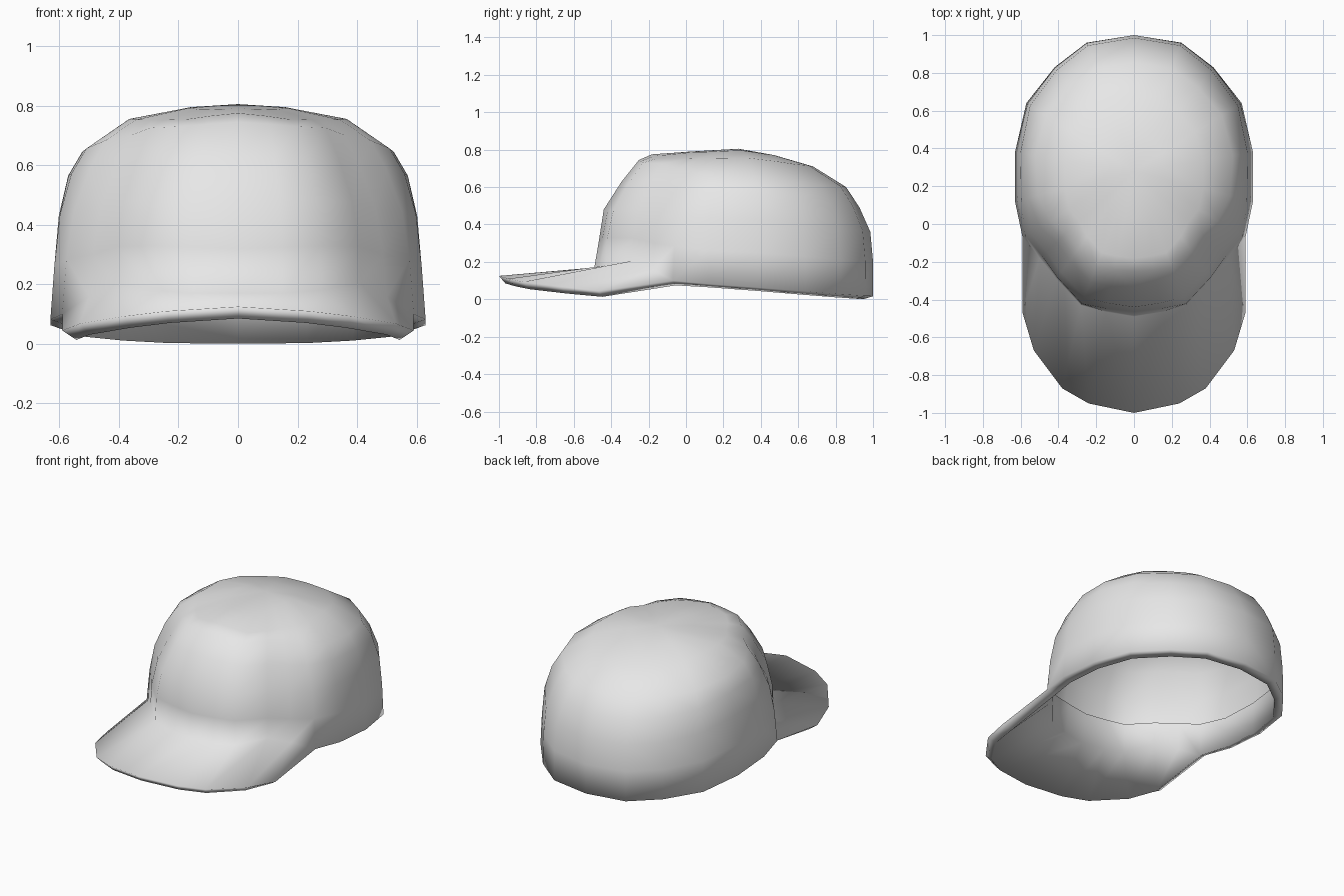
import bpy
import bmesh
from mathutils import Vector

if "Cube" in bpy.data.objects:
    bpy.data.objects.remove(bpy.data.objects["Cube"])

grey = bpy.data.materials.new("light_grey_cloth")
grey.use_nodes = True
colour = (0.8, 0.8, 0.8, 1)
grey.diffuse_color = colour
grey.node_tree.nodes["Principled BSDF"].inputs["Base Color"].default_value = colour

# Left half of the crown's lower edge, front to back:
# x, y, z and a position along the list of profiles
BASE = [(0, -.49, .17, 0), (.15, -.465, .17, .4), (.28, -.43, .18, .9),
        (.41, -.29, .205, 1.1), (.5, -.18, .16, 2), (.59, -.07, .1, 2.3),
        (.63, .12, .082, 2.8), (.63, .38, .063, 3), (.57, .64, .042, 3.4),
        (.42, .83, .027, 3.75), (.25, .96, .018, 3.9), (0, 1, .016, 4)]

# Crown profiles above the lower edge: fraction of the radius, height
FRONT = [(.967, .32), (.935, .48), (.81, .63), (.69, .745), (.6, .775), (.33, .79)]
PANEL = [(.99, .33), (.94, .48), (.83, .62), (.72, .728), (.61, .752), (.33, .787)]
CORNER = [(.975, .3), (.925, .45), (.82, .595), (.72, .7), (.58, .752), (.3, .79)]
SIDE = [(.98, .25), (.955, .43), (.905, .565), (.83, .645), (.58, .755), (.25, .795)]
BACK = [(1, .2), (.98, .36), (.9, .49), (.8, .6), (.555, .71), (.27, .77)]
PROFILES = [FRONT, PANEL, CORNER, SIDE, BACK]

# Outer edge of the bill, from the centre to the side
BILL = [(0, -1, .125), (.24, -.95, .11), (.38, -.87, .093),
        (.53, -.67, .068), (.59, -.47, .045)]
APEX = Vector((0, .28, .805))
THICKNESS = .04


def crown_column(x, y, z, position):
    """Points from the lower edge up to just below the apex."""
    k = min(int(position), len(PROFILES) - 2)
    points = [Vector((x, y, z))]
    for a, b in zip(PROFILES[k], PROFILES[k + 1]):
        f, h = Vector(a).lerp(Vector(b), position - k)
        points.append(Vector((x * f, APEX.y + (y - APEX.y) * f, h)))
    return points


def orient(bm):
    """Make the faces agree and the top of the crown face up."""
    bmesh.ops.recalc_face_normals(bm, faces=bm.faces[:])
    bm.normal_update()
    top = max(bm.faces, key=lambda f: f.calc_center_median().z)
    if top.normal.z < 0:
        bmesh.ops.reverse_faces(bm, faces=bm.faces[:])
        bm.normal_update()


bm = bmesh.new()
lined = bm.faces.layers.int.new("lined")
columns = [[bm.verts.new(p) for p in crown_column(*b)] for b in BASE]
apex = bm.verts.new(APEX)

# Crown, whose lowest row also gets a lining
for a, b in zip(columns, columns[1:]):
    for i in range(len(a) - 1):
        face = bm.faces.new((a[i], b[i], b[i + 1], a[i + 1]))
        face[lined] = int(i == 0)
    bm.faces.new((a[-1], b[-1], apex))

# Bill, growing out of the front of the crown
tips = [bm.verts.new(p) for p in BILL]
roots = [column[0] for column in columns]
for i in range(len(tips) - 1):
    bm.faces.new((tips[i], tips[i + 1], roots[i + 1], roots[i]))[lined] = 1
bm.faces.new((tips[-1], roots[len(tips)], roots[len(tips) - 1]))[lined] = 1

# Right half
half = bm.verts[:] + bm.edges[:] + bm.faces[:]
bmesh.ops.mirror(bm, geom=half, axis='X', merge_dist=.0005)
bmesh.ops.remove_doubles(bm, verts=bm.verts[:], dist=.0005)
orient(bm)

# Underside of the bill and the hem band inside the crown
rim = [e for e in bm.edges if e.is_boundary]
rim_verts = {v for e in rim for v in e.verts}
faces = [f for f in bm.faces if f[lined]]
inner = {}
for v in {v for f in faces for v in f.verts}:
    co = v.co - v.normal * THICKNESS
    if v in rim_verts:
        on_bill = v.co.y < -.4
        inward = -Vector((v.co.x, v.co.y, 0)).normalized()
        co += inward * (.03 if on_bill else .012)
        co.z -= 0 if on_bill else .015
    inner[v] = bm.verts.new(co)
for f in faces:
    bm.faces.new([inner[v] for v in reversed(f.verts)])

# Rolled edge joining the outside to the lining
for e in rim:
    a, b = e.verts
    bm.faces.new((a, b, inner[b], inner[a]))
orient(bm)
bm.faces.layers.int.remove(lined)

mesh = bpy.data.meshes.new("cap_shell")
bm.to_mesh(mesh)
bm.free()
mesh.materials.append(grey)
mesh.shade_smooth()
cap = bpy.data.objects.new("cap_shell", mesh)
bpy.context.collection.objects.link(cap)
